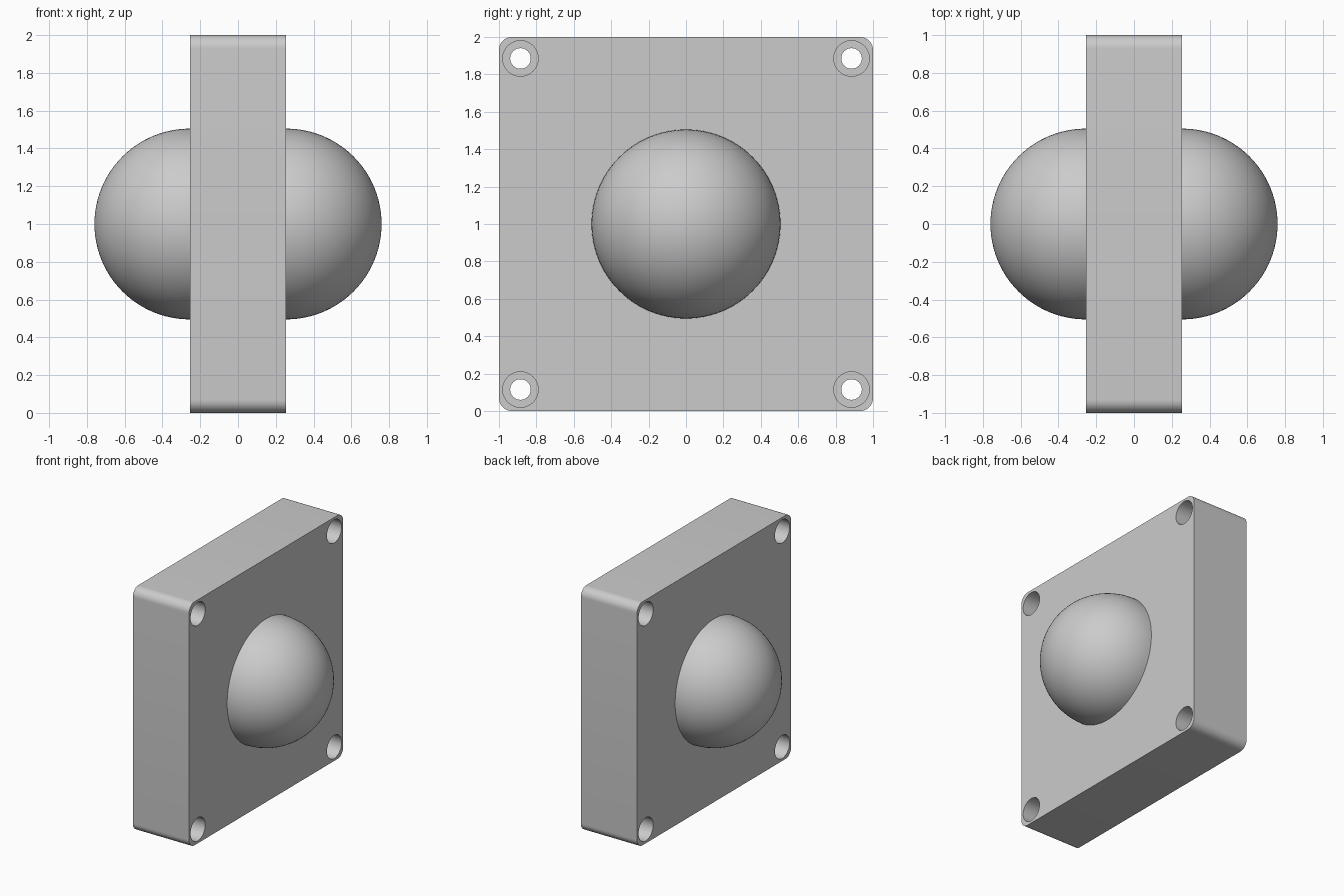
import bpy, bmesh, math
from mathutils import Matrix

cube = bpy.data.objects.get("Cube")
if cube:
    bpy.data.objects.remove(cube, do_unlink=True)

HALF = 0.255      # half thickness of the plate
DOME = 0.505      # dome radius
HOLE = 0.885      # hole offset from the centre
CORNER = 0.07     # rounded corner radius
BORE_DEPTH = 0.2

grey = bpy.data.materials.new("plain_grey")
grey.use_nodes = True
GREY = (0.6, 0.6, 0.6, 1)
grey.diffuse_color = GREY
grey.node_tree.nodes["Principled BSDF"].inputs["Base Color"].default_value = GREY

ALONG_X = Matrix.Rotation(math.pi / 2, 4, 'Y')


def make_object(name, bm):
    bmesh.ops.recalc_face_normals(bm, faces=bm.faces)
    mesh = bpy.data.meshes.new(name)
    bm.to_mesh(mesh)
    bm.free()
    mesh.materials.append(grey)
    obj = bpy.data.objects.new(name, mesh)
    bpy.context.collection.objects.link(obj)
    return obj


def smooth(obj):
    bpy.ops.object.select_all(action='DESELECT')
    obj.select_set(True)
    bpy.context.view_layer.objects.active = obj
    bpy.ops.object.shade_smooth_by_angle(angle=math.radians(30))


def cylinder(name, radius, x0, x1, y, z):
    bm = bmesh.new()
    place = Matrix.Translation(((x0 + x1) / 2, y, z)) @ ALONG_X
    bmesh.ops.create_cone(bm, cap_ends=True, segments=48, radius1=radius,
                          radius2=radius, depth=x1 - x0, matrix=place)
    return make_object(name, bm)


# Square plate with rounded corners
bm = bmesh.new()
bmesh.ops.create_cube(bm, size=2, matrix=Matrix.Translation((0, 0, 1)) @ Matrix.Diagonal((HALF, 1, 1, 1)))
edges = [e for e in bm.edges if abs(e.verts[0].co.x - e.verts[1].co.x) > HALF]
bmesh.ops.bevel(bm, geom=edges, offset=CORNER, segments=12, profile=0.5, affect='EDGES')
plate = make_object("plate", bm)

# Corner screw holes, counterbored from both faces
cutters = []
for y in (-HOLE, HOLE):
    for z in (1 - HOLE, 1 + HOLE):
        cutters.append(cylinder("hole_cutter", 0.055, -1, 1, y, z))
        cutters.append(cylinder("bore_cutter", 0.095, HALF - BORE_DEPTH, 1, y, z))
        cutters.append(cylinder("bore_cutter", 0.095, -1, BORE_DEPTH - HALF, y, z))
for cutter in cutters:
    cutter.hide_render = True
    mod = plate.modifiers.new("hole", 'BOOLEAN')
    mod.operation = 'DIFFERENCE'
    mod.solver = 'EXACT'
    mod.object = cutter
bpy.context.view_layer.objects.active = plate
for mod in list(plate.modifiers):
    bpy.ops.object.modifier_apply(modifier=mod.name)
for cutter in cutters:
    bpy.data.objects.remove(cutter, do_unlink=True)
smooth(plate)

# Half-sphere dome on each face
for name, side in (("left_dome", 1), ("right_dome", -1)):
    bm = bmesh.new()
    bmesh.ops.create_uvsphere(bm, u_segments=96, v_segments=48, radius=DOME, matrix=ALONG_X)
    bmesh.ops.bisect_plane(bm, geom=bm.verts[:] + bm.edges[:] + bm.faces[:], dist=0.0001,
                           plane_co=(0, 0, 0), plane_no=(side, 0, 0), clear_inner=True)
    bmesh.ops.translate(bm, verts=bm.verts, vec=(side * HALF, 0, 1))
    smooth(make_object(name, bm))
